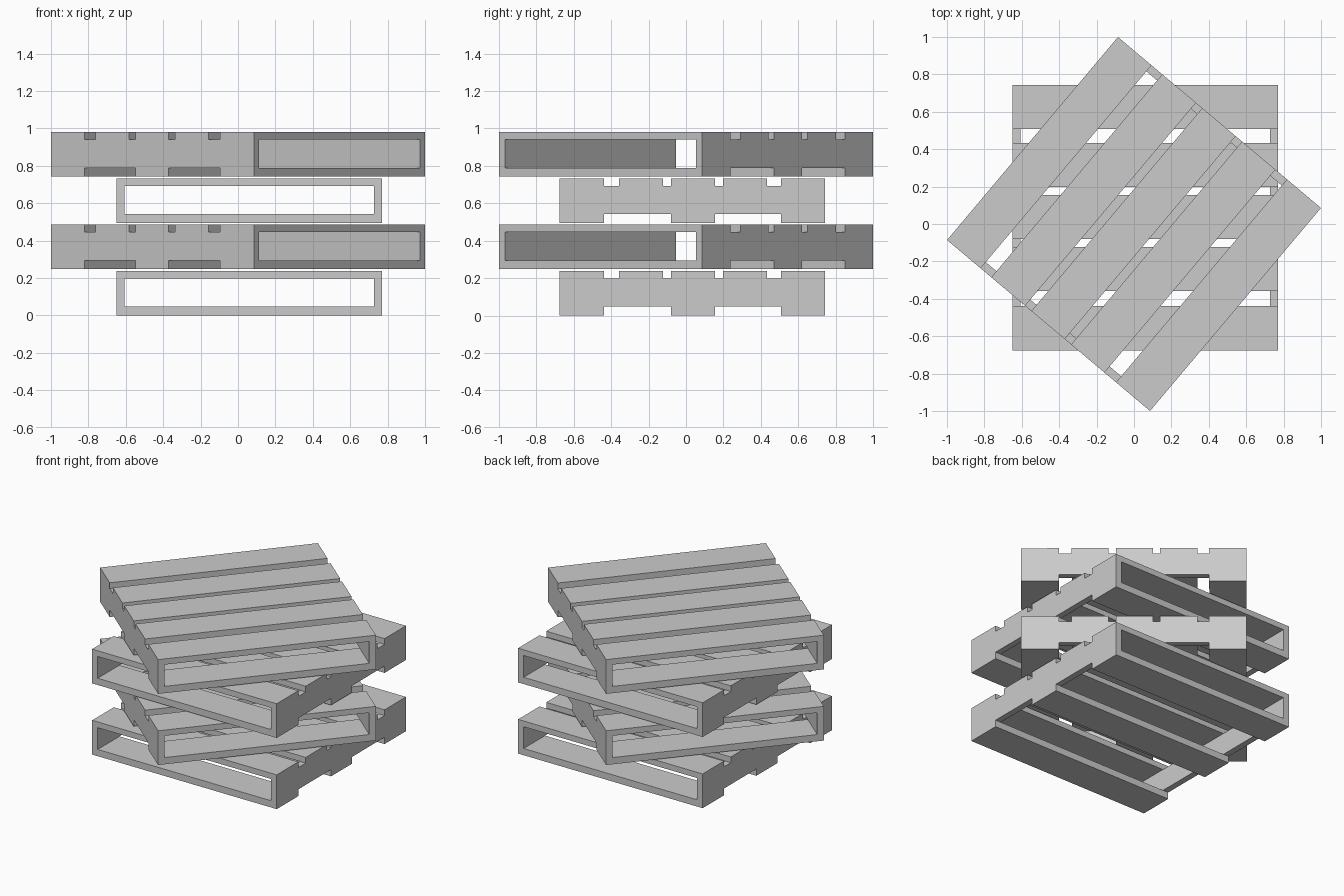
import bpy
from math import radians
from mathutils import Matrix

if "Cube" in bpy.data.objects:
    bpy.data.objects.remove(bpy.data.objects["Cube"])

HALF = 0.7095            # half the pallet side
HEIGHT, STEP = 0.238, 0.2473
BOTTOM, TOP = 0.047, 0.04  # board thicknesses
WALL = 0.043

TOP_SLATS = [(-HALF, -0.472), (-0.391, -0.158), (-0.113, 0.120), (0.164, 0.400), (0.475, HALF)]
BOTTOM_SLATS = [TOP_SLATS[0], TOP_SLATS[2], TOP_SLATS[4]]


def board(name, x, y, z, matrix):
    """Box between pairs of limits, placed by the pallet matrix."""
    bpy.ops.mesh.primitive_cube_add(size=1)
    ob = bpy.context.object
    ob.name = name
    size = [b - a for a, b in (x, y, z)]
    mid = [(a + b) / 2 for a, b in (x, y, z)]
    ob.data.transform(Matrix.Translation(mid) @ Matrix.Diagonal((*size, 1)))
    ob.matrix_world = matrix


def pallet(n, cx, cy, angle):
    m = Matrix.Translation((cx, cy, n * STEP)) @ Matrix.Rotation(radians(angle), 4, 'Z')
    p = f"pallet_{n + 1}"
    # deck boards
    for y in TOP_SLATS:
        board(p + "_top_slat", (-HALF, HALF), y, (HEIGHT - TOP, HEIGHT), m)
    # base boards
    for y in BOTTOM_SLATS:
        board(p + "_bottom_slat", (-HALF, HALF), y, (0, BOTTOM), m)
    # upright side boards
    for x in ((-HALF, WALL - HALF), (HALF - WALL, HALF)):
        board(p + "_side_board", x, (-HALF, HALF), (BOTTOM, HEIGHT - TOP), m)


# stack of four, every second one turned
for i in range(4):
    if i % 2:
        pallet(i, 0, 0, 49.9)
    else:
        pallet(i, 0.061, 0.034, 0)
